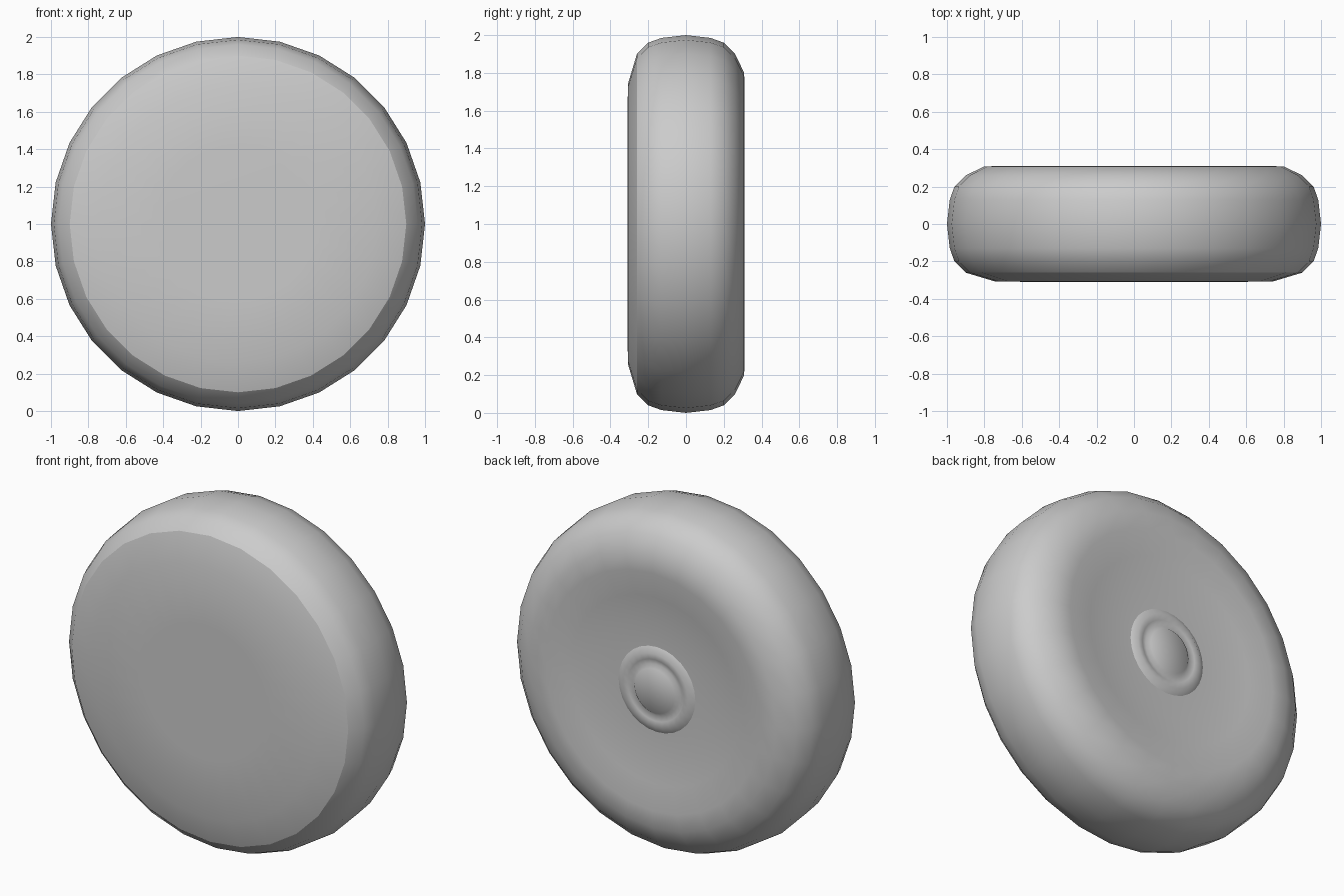
import bpy, bmesh
from math import sin, cos, pi

if "Cube" in bpy.data.objects:
    bpy.data.objects.remove(bpy.data.objects["Cube"])

SIDES = 28


def lathe(name, profile):
    """Spin a (radius, y) profile around the axle; radius 0 closes with a fan."""
    bm = bmesh.new()
    rings = []
    for r, y in profile:
        if r == 0:
            rings.append([bm.verts.new((0, y, 1))] * SIDES)
        else:
            rings.append([bm.verts.new((r * sin(2 * pi * i / SIDES), y,
                                        1 + r * cos(2 * pi * i / SIDES)))
                          for i in range(SIDES)])
    for a, b in zip(rings, rings[1:]):
        for i in range(SIDES):
            j = (i + 1) % SIDES
            quad = list(dict.fromkeys((a[i], a[j], b[j], b[i])))
            bm.faces.new(quad)
    # profiles run front to back, so orient faces by the winding of that path
    for f in bm.faces:
        f.smooth = True
    mesh = bpy.data.meshes.new(name)
    bm.to_mesh(mesh)
    bm.free()
    obj = bpy.data.objects.new(name, mesh)
    bpy.context.collection.objects.link(obj)
    return obj


# Smooth front cover, separate so its rim stays crisp
lathe("front_cover", [(0, -0.31), (0.40, -0.31), (0.74, -0.308), (0.90, -0.26)])

# Rounded tyre, shallow dished back
lathe("tyre", [(0.90, -0.26), (0.96, -0.20), (0.985, -0.13), (1.0, 0.0),
               (0.985, 0.13), (0.96, 0.20), (0.90, 0.26), (0.80, 0.308),
               (0.70, 0.31), (0.55, 0.29), (0.40, 0.273), (0.25, 0.27)])

# Axle hub: raised ring, small groove and flat centre
lathe("axle_hub", [(0.25, 0.27), (0.215, 0.29), (0.18, 0.285),
                   (0.15, 0.275), (0.13, 0.293), (0, 0.293)])
